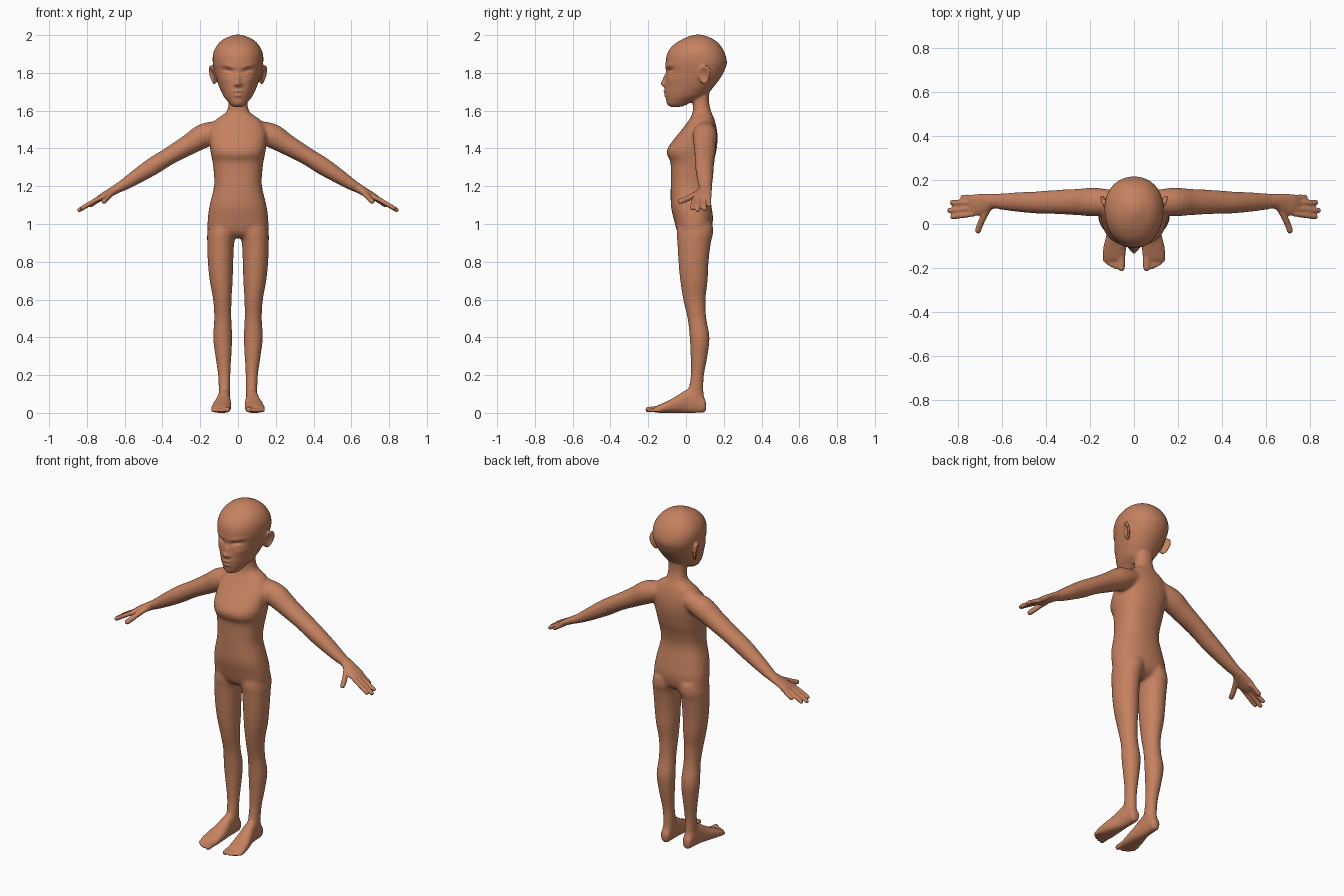
import bpy, bmesh, math
from mathutils import Vector, Matrix

bm = bmesh.new()


def resample(rows, n=5):
    """Catmull-Rom interpolation between rows of numbers."""
    out = []
    for i in range(len(rows) - 1):
        a, b, c, d = (rows[max(0, min(len(rows) - 1, i + k))] for k in (-1, 0, 1, 2))
        for j in range(n):
            t = j / n
            out.append([0.5 * (2*q + (r - p)*t + (2*p - 5*q + 4*r - s)*t*t + (3*q - p - 3*r + s)*t**3)
                        for p, q, r, s in zip(a, b, c, d)])
    return out + [list(rows[-1])]


def skin(rings):
    """Closed tube through rings of points."""
    vs = [[bm.verts.new(p) for p in ring] for ring in rings]
    n = len(vs[0])
    for a, b in zip(vs, vs[1:]):
        for i in range(n):
            bm.faces.new((a[i], a[(i+1) % n], b[(i+1) % n], b[i]))
    bm.faces.new(vs[0])
    bm.faces.new(vs[-1])
    return [v for r in vs for v in r]


def circle(n, e=2.0):
    """Unit superellipse."""
    f = lambda v: math.copysign(abs(v) ** (2 / e), v)
    return [(f(math.cos(2*math.pi*i/n)), f(math.sin(2*math.pi*i/n))) for i in range(n)]


def stack(rows, s=1, n=40, e=2.0, sub=5):
    """Horizontal rings: z, x_in, x_out, y_front, y_back, y_widest."""
    rings = []
    for z, x0, x1, yf, yb, yc in resample(rows, sub):
        rings.append([(s * ((x0+x1)/2 + c*(x1-x0)/2), yc + d*((yb-yc) if d > 0 else (yc-yf)), z)
                      for c, d in circle(n, e)])
    return skin(rings)


def tube(rows, s=1, n=24, sub=5):
    """Tube along a path: x, y, z, thickness radius, side radius."""
    rows = resample(rows, sub)
    pts = [Vector(r[:3]) for r in rows]
    rings = []
    for i, r in enumerate(rows):
        t = (pts[min(i+1, len(pts)-1)] - pts[max(i-1, 0)]).normalized()
        side = Vector((0, 0, 1)).cross(t).normalized()
        up = t.cross(side)
        ring = [pts[i] + side*c*r[4] + up*d*r[3] for c, d in circle(n)]
        rings.append([(s*p.x, p.y, p.z) for p in ring])
    skin(rings)


def digit(path, r, s):
    """Finger or toe with a rounded tip."""
    rows = [(*p, r, r) for p in path]
    a, b = Vector(path[-2]), Vector(path[-1])
    d = (b - a).normalized()
    rows[-1] = (*(b - d*r*0.9), r*0.95, r*0.95)
    rows += [(*(b - d*r*0.3), r*0.75, r*0.75), (*b, r*0.25, r*0.25)]
    tube(rows, s, 14, 3)


# torso and neck: z, half width, front, back
torso = [(.925, .08, -.01, .08), (.945, .14, -.035, .115), (.97, .16, -.05, .133), (1.03, .16, -.066, .143),
         (1.1, .15, -.08, .134), (1.2, .127, -.081, .12), (1.27, .128, -.08, .13), (1.33, .135, -.083, .148),
         (1.365, .142, -.1, .156), (1.4, .148, -.098, .163), (1.45, .152, -.063, .167), (1.5, .15, -.022, .164),
         (1.55, .12, .015, .152), (1.575, .085, .03, .142), (1.6, .058, .036, .132), (1.65, .05, .035, .122),
         (1.72, .05, .03, .125)]
stack([(z, -w, w, f, b, (f+b)/2) for z, w, f, b in torso], e=2.35)

# head
head = [(1.618, .02, -.078, -.04, -.06), (1.628, .038, -.095, 0, -.05), (1.65, .056, -.103, .04, -.03),
        (1.675, .075, -.107, .1, 0), (1.7, .088, -.11, .125, .02), (1.73, .101, -.11, .15, .04),
        (1.77, .115, -.108, .18, .055), (1.8, .123, -.106, .198, .065), (1.85, .133, -.108, .216, .07),
        (1.9, .132, -.1, .207, .07), (1.94, .115, -.075, .186, .065), (1.97, .088, -.035, .157, .065),
        (1.99, .052, .008, .12, .065), (2.002, .02, .045, .085, .065)]
hv = stack([(z, -w, w, f, b, c) for z, w, f, b, c in head], n=120, e=2.1, sub=9)

# face relief: x, z, forward push, x spread, z spread, slant
relief = [(0, 1.742, .026, .013, .014, 0), (0, 1.77, .016, .010, .022, 0),      # nose tip, bridge
          (.017, 1.738, .010, .009, .009, 0),                                   # nostrils
          (.052, 1.812, -.019, .030, .011, .16), (.055, 1.803, .008, .018, .006, .1),  # sockets, lids
          (.055, 1.838, .005, .035, .008, .2),                                  # brow
          (0, 1.702, .012, .026, .006, 0), (0, 1.68, .011, .022, .007, 0),      # lips
          (0, 1.691, -.006, .03, .003, 0), (0, 1.64, .006, .025, .012, 0),      # mouth line, chin
          (.07, 1.765, .005, .025, .02, 0)]                                     # cheeks
for v in hv:
    if v.co.y < .02:
        ax, z, dy = abs(v.co.x), v.co.z, 0
        for x0, z0, amp, sx, sz, k in relief:
            dy += amp * math.exp(-((ax-x0)/sx)**2 - ((z-z0-k*(ax-x0))/sz)**2)
        v.co.y -= dy

# limbs
leg = [(1.0, .002, .152, -.045, .142), (.95, .008, .163, -.05, .144), (.9, .02, .163, -.046, .132),
       (.8, .025, .16, -.04, .12), (.7, .028, .15, -.031, .115), (.6, .034, .132, -.015, .104),
       (.5, .035, .126, .008, .108), (.4, .03, .132, .019, .125), (.3, .035, .12, .024, .114),
       (.2, .04, .106, .025, .096), (.12, .04, .102, .012, .093), (.05, .043, .1, 0, .1)]
arm = [(.07, .1, 1.505, .045, .05), (.175, .1, 1.47, .064, .065), (.26, .1, 1.42, .055, .06),
       (.36, .1, 1.362, .047, .055), (.45, .098, 1.306, .047, .05), (.53, .1, 1.255, .04, .045),
       (.6, .102, 1.21, .031, .038), (.64, .104, 1.187, .025, .034), (.68, .094, 1.165, .021, .045),
       (.72, .086, 1.143, .018, .05), (.748, .083, 1.128, .012, .046)]
fingers = [((.73, .046, 1.138), (.785, .038, 1.108), (.835, .032, 1.078)),
           ((.74, .071, 1.134), (.795, .065, 1.102), (.85, .061, 1.068)),
           ((.735, .097, 1.135), (.79, .097, 1.104), (.837, .098, 1.075)),
           ((.72, .12, 1.138), (.755, .122, 1.116), (.79, .121, 1.092))]
thumb = ((.655, .085, 1.175), (.685, .03, 1.147), (.7, -.002, 1.13), (.714, -.042, 1.115))
# foot: y, x_in, x_out, bottom, top
foot = [(.107, .058, .085, .02, .05), (.095, .046, .098, .003, .085), (.05, .042, .103, 0, .13),
        (0, .04, .11, 0, .122), (-.05, .036, .125, 0, .09), (-.1, .036, .138, 0, .062),
        (-.14, .038, .142, 0, .044), (-.165, .042, .136, .003, .032)]
toes = [(.057, -.215, .016), (.083, -.206, .0115), (.102, -.198, .011), (.118, -.187, .0105), (.133, -.172, .010)]

for s in (1, -1):
    stack([(*r, (r[3]+r[4])/2) for r in leg], s)
    tube(arm, s, 32)
    for f in fingers:
        digit(f, .0125, s)
    digit(thumb, .015, s)
    rings = []
    for y, x0, x1, z0, z1 in resample(foot):
        rings.append([(s*((x0+x1)/2 + c*(x1-x0)/2), y, (z0+z1)/2 + d*(z1-z0)/2) for c, d in circle(32, 2.4)])
    skin(rings)
    for x, y, r in toes:
        digit(((x, -.13, r + .006), (x, -.165, r + .004), (x, y, r)), r, s)
    # ear: dished disc, back edge flared outwards
    ear = bmesh.ops.create_uvsphere(bm, u_segments=32, v_segments=24, radius=1)["verts"]
    m = Matrix.Translation((.134, .098, 1.79)) @ Matrix.Rotation(-.42, 4, 'Z') @ Matrix.Rotation(.16, 4, 'Y') \
        @ Matrix.Rotation(-.15, 4, 'X')
    for v in ear:
        p = v.co
        q = Vector((p.x*.013, p.y*(.034 + .006*p.z), p.z*.053))
        if p.x > 0:
            q.x -= .017 * max(0, 1 - 1.5*(p.y**2 + p.z**2))
        q = m @ q
        v.co = (s*q.x, q.y, q.z)

# fuse all parts into one skin
bmesh.ops.recalc_face_normals(bm, faces=bm.faces)
mesh = bpy.data.meshes.new("body")
bm.to_mesh(mesh)
bm.free()
body = bpy.data.objects.new("body", mesh)
bpy.context.collection.objects.link(body)
mod = body.modifiers.new("fuse", 'REMESH')
mod.mode, mod.voxel_size = 'VOXEL', .006
fused = bpy.data.meshes.new_from_object(body.evaluated_get(bpy.context.evaluated_depsgraph_get()))
body.modifiers.clear()
body.data = fused

# soften joints strongly, fine details lightly
bm = bmesh.new()
bm.from_mesh(fused)
fine = lambda p: p.z > 1.66 or abs(p.x) > .64 or p.z < .06
broad = [v for v in bm.verts if not fine(v.co)]
for verts, count in ((list(bm.verts), 2), (broad, 12)):
    for _ in range(count):
        bmesh.ops.smooth_vert(bm, verts=verts, factor=.5, use_axis_x=True, use_axis_y=True, use_axis_z=True)
for f in bm.faces:
    f.smooth = True
bm.to_mesh(fused)
bm.free()

skin_mat = bpy.data.materials.new("warm brown skin")
skin_mat.diffuse_color = (.56, .22, .115, 1)
fused.materials.clear()
fused.materials.append(skin_mat)
